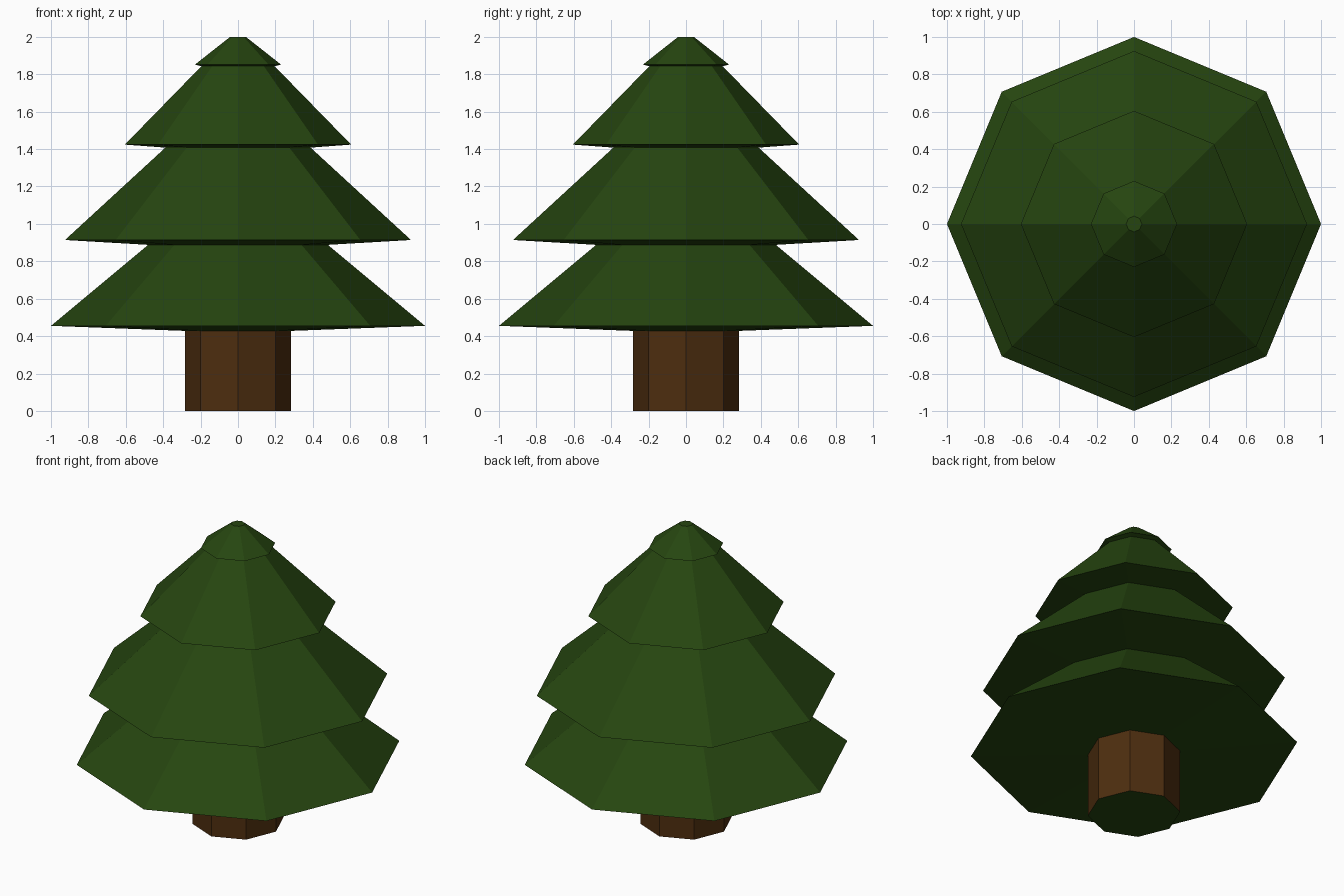
import bpy, bmesh, math

if "Cube" in bpy.data.objects:
    bpy.data.objects.remove(bpy.data.objects["Cube"])

SIDES = 8


def material(name, rgb):
    m = bpy.data.materials.new(name)
    m.diffuse_color = (*rgb, 1.0)
    m.use_nodes = True
    m.node_tree.nodes["Principled BSDF"].inputs["Base Color"].default_value = m.diffuse_color
    return m


green = material("dark_green", (0.019, 0.060, 0.005))
brown = material("bark_brown", (0.074, 0.027, 0.0048))


def lathe(name, profile, mats, cap_bottom=True, cap_top=True, bottom_mat=0):
    """Spin (radius, z) points into an eight-sided flat-shaded solid."""
    bm = bmesh.new()
    rings = []
    for r, z in profile:
        rings.append([bm.verts.new((r * math.cos(math.tau * i / SIDES),
                                    r * math.sin(math.tau * i / SIDES), z))
                      for i in range(SIDES)])
    for a, b in zip(rings, rings[1:]):
        for i in range(SIDES):
            j = (i + 1) % SIDES
            bm.faces.new((a[i], a[j], b[j], b[i]))
    if cap_bottom:
        bm.faces.new(rings[0][::-1]).material_index = bottom_mat
    if cap_top:
        bm.faces.new(rings[-1])
    me = bpy.data.meshes.new(name)
    bm.to_mesh(me)
    bm.free()
    for m in mats:
        me.materials.append(m)
    ob = bpy.data.objects.new(name, me)
    bpy.context.collection.objects.link(ob)
    return ob


# Trunk: brown sides, green underside
lathe("trunk", [(0.283, 0.0), (0.283, 0.43)], [brown, green],
      cap_top=False, bottom_mat=1)

# Foliage: four stacked skirts, each with a slightly raised rim
lathe("foliage", [(0.283, 0.428), (1.0, 0.455),
                  (0.48, 0.888), (0.925, 0.914),
                  (0.388, 1.408), (0.605, 1.424),
                  (0.196, 1.843), (0.23, 1.852),
                  (0.042, 2.0)], [green], cap_bottom=False)
